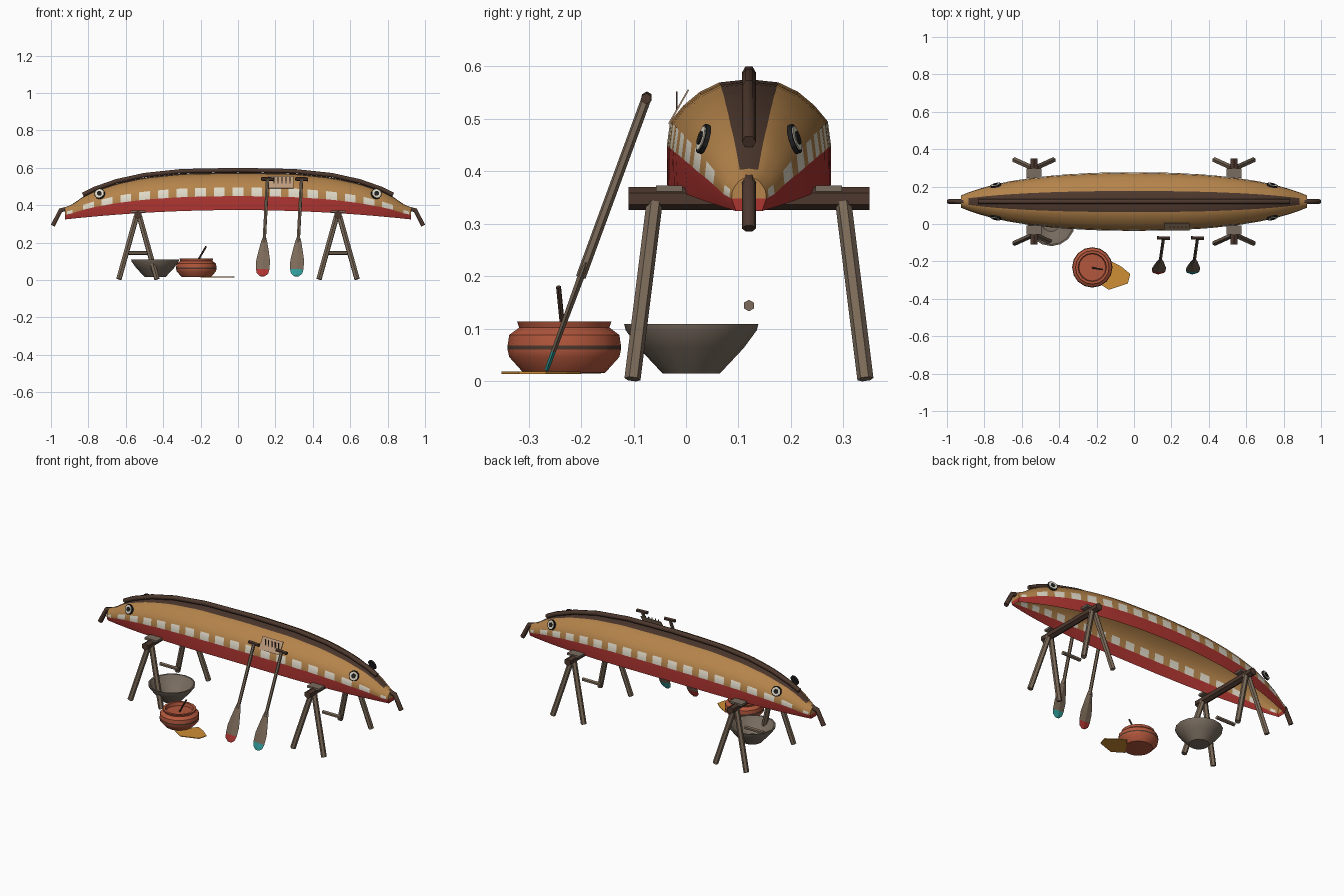
import bpy, bmesh, math
from mathutils import Vector

if "Cube" in bpy.data.objects:
    bpy.data.objects.remove(bpy.data.objects["Cube"])

COL = dict(ochre=(.46, .23, .07), red=(.42, .035, .03), white=(.75, .70, .58), dark=(.075, .04, .027),
           wood=(.2, .145, .1), clay=(.45, .095, .045), stone=(.19, .15, .115), orange=(.62, .27, .035),
           teal=(.03, .33, .32), tan=(.5, .32, .2), black=(.015, .015, .015))
MAT = {}
for n, c in COL.items():
    MAT[n] = bpy.data.materials.new(n)
    MAT[n].diffuse_color = (*c, 1)
CY = .12  # centre line of the boat


def mesh(name, verts, faces, mats, idx=None, smooth=None):
    me = bpy.data.meshes.new(name)
    me.from_pydata(verts, [], faces)
    for m in mats:
        me.materials.append(MAT[m])
    if idx:
        me.polygons.foreach_set("material_index", idx)
    bm = bmesh.new()
    bm.from_mesh(me)
    bmesh.ops.recalc_face_normals(bm, faces=bm.faces)
    bm.to_mesh(me)
    bm.free()
    ob = bpy.data.objects.new(name, me)
    bpy.context.collection.objects.link(ob)
    if smooth:
        bpy.ops.object.select_all(action='DESELECT')
        ob.select_set(True)
        bpy.context.view_layer.objects.active = ob
        bpy.ops.object.shade_smooth_by_angle(angle=math.radians(smooth))
    return ob


def rod(name, a, b, r1, r2, mat, sides=6):
    a, b = Vector(a), Vector(b)
    bpy.ops.mesh.primitive_cone_add(vertices=sides, radius1=r1, radius2=r2, depth=(b - a).length,
                                    location=(a + b) / 2, rotation=(b - a).to_track_quat('Z', 'Y').to_euler())
    ob = bpy.context.object
    ob.name = name
    ob.data.materials.append(MAT[mat])
    return ob


def box(name, loc, size, mat, rx=0):
    bpy.ops.mesh.primitive_cube_add(size=1, location=loc, rotation=(rx, 0, 0))
    ob = bpy.context.object
    ob.name = name
    ob.scale = size
    ob.data.materials.append(MAT[mat])
    return ob


def tube(name, pts, r, mat):
    cu = bpy.data.curves.new(name, 'CURVE')
    cu.dimensions = '3D'
    cu.bevel_depth, cu.bevel_resolution, cu.use_fill_caps = r, 1, True
    sp = cu.splines.new('POLY')
    sp.points.add(len(pts) - 1)
    for p, q in zip(sp.points, pts):
        p.co = (*q, 1)
    cu.materials.append(MAT[mat])
    ob = bpy.data.objects.new(name, cu)
    bpy.context.collection.objects.link(ob)
    bpy.ops.object.select_all(action='DESELECT')
    ob.select_set(True)
    bpy.context.view_layer.objects.active = ob
    bpy.ops.object.convert(target='MESH')


def lathe(name, prof, centre, sides, mats, band=()):
    # profile of (radius, z) spun about the vertical axis, closed at both ends
    v, f, idx = [], [], []
    for r, z in prof:
        for i in range(sides):
            t = math.tau * i / sides
            v.append((centre[0] + r * math.cos(t), centre[1] + r * math.sin(t), z))
    for j in range(len(prof) - 1):
        for i in range(sides):
            k = (i + 1) % sides
            f.append((j * sides + i, j * sides + k, (j + 1) * sides + k, (j + 1) * sides + i))
            idx.append(1 if j in band else 0)
    last = (len(prof) - 1) * sides
    f += [tuple(range(sides)), tuple(range(last, last + sides))]
    return mesh(name, v, f, mats, idx + [0, 0], 30)


def interp(table, x):
    x = abs(x)
    for (a, p), (b, q) in zip(table, table[1:]):
        if x <= b:
            return p + (q - p) * (x - a) / (b - a)
    return table[-1][1]


# upturned hull: half section swept along x, painted by strip
TOP = [(0, .576), (.3, .57), (.5, .549), (.65, .516), (.77, .474), (.83, .444), (.87, .412), (.925, .388)]
WID = [(0, .157), (.2, .154), (.4, .143), (.56, .125), (.7, .102), (.8, .077), (.87, .055), (.925, .033)]
SEC = [(1, 0), (1, .37), (.96, .6), (.8, .75), (.6, .88), (.36, .97), (0, 1)]
sec = SEC + [(-w, h) for w, h in reversed(SEC[:-1])]
xs = [-.925] + [k * .1 + s * (.029 if abs(k) < 9 else .014) for k in range(-9, 10) for s in (-1, 1)] + [.925]
n, verts, faces, idx = len(sec), [], [], []
for x in xs:
    lo, hi, w = .374 - .05 * (x / .925) ** 2, interp(TOP, x), interp(WID, x)
    flare = 1 - .25 * (abs(x) / .925) ** 3
    for i, (a, h) in enumerate(sec):
        verts.append((x, CY + a * w * (flare if i in (0, n - 1) else 1), lo + h * (hi - lo)))
for s in range(len(xs) - 1):
    for i in range(n - 1):
        j = min(i, n - 2 - i)
        faces.append((s * n + i, s * n + i + 1, (s + 1) * n + i + 1, (s + 1) * n + i))
        idx.append(1 if j == 0 else 2 if j == 1 and s % 2 else 3 if j == 5 and abs(xs[s] + xs[s + 1]) < 1.72 else 0)
for s in (0, len(xs) - 1):  # blunt bow and stern
    for i in range(n // 2):
        q = [s * n + i, s * n + i + 1, s * n + n - 2 - i, s * n + n - 1 - i]
        faces.append(tuple(dict.fromkeys(q)))
        idx.append(1 if i == 0 else 0)
mesh("hull", verts, faces, ["ochre", "red", "white", "dark"], idx, 35)

# keel rail and end horns
tube("keel_rail", [(x, CY, interp(TOP, x) + .012) for x in
                   (-.83, -.77, -.65, -.5, -.3, 0, .3, .5, .65, .77, .83)], .0135, "dark")
for s in (-1, 1):
    tube("end_horn", [(s * .905, CY, .383), (s * .948, CY, .373), (s * .99, CY, .291)], .0135, "dark")

# painted eyes
for sx in (-1, 1):
    for sy in (-1, 1):
        c = Vector((sx * .74, CY + sy * .088, .462))
        d = Vector((sx * .25, sy, .3)).normalized()
        rod("eye_rim", c - d * .006, c + d * .003, .029, .029, "black", 12)
        rod("eye_white", c, c + d * .005, .024, .024, "white", 12)
        rod("eye_pupil", c, c + d * .008, .013, .013, "black", 10)

# trestles
for s in (-1, 1):
    x = s * .535
    rod("trestle_beam", (x, CY - .23, .348), (x, CY + .23, .348), .022, .022, "dark")
    rod("trestle_brace", (x - .06, CY, .144), (x + .06, CY, .144), .011, .011, "wood")
    for sy in (-1, 1):
        box("trestle_pad", (x, CY + sy * .152, .367), (.08, .05, .012), "stone")
        for sx in (-1, 1):
            rod("trestle_leg", (x + sx * .008, CY + sy * .18, .34), (x + sx * .102, CY + sy * .222, .004),
                .0155, .0155, "wood")


# leaning paddles
def paddle(x, tip):
    foot, top = Vector((x, -.266, .02)), Vector((x + .028, -.075, .54))
    up = (top - foot).normalized()
    side = (Vector((1, 0, 0)) - up * up.x).normalized()
    nor = side.cross(up)
    rod("paddle_shaft", foot + up * .19, top, .0095, .0095, "wood")
    rod("paddle_grip", top - side * .034, top + side * .034, .0105, .0105, "dark")
    prof = [(0, .012), (.015, .03), (.04, .036), (.09, .037), (.14, .028), (.195, .017), (.22, .010)]
    v, f = [], []
    for h, w in prof:
        t = .004 + .003 * h / .22
        v += [foot + up * h + side * a * w + nor * b * t for a, b in ((-1, 0), (0, -1), (1, 0), (0, 1))]
    for j in range(len(prof) - 1):
        f += [(4 * j + i, 4 * j + (i + 1) % 4, 4 * j + 4 + (i + 1) % 4, 4 * j + 4 + i) for i in range(4)]
    idx = [1 if k < 8 else 0 for k in range(len(f))] + [1, 0]
    m = len(v)
    mesh("paddle_blade", v, f + [(0, 1, 2, 3), (m - 4, m - 3, m - 2, m - 1)], ["wood", tip], idx)


paddle(.13, "red")
paddle(.312, "teal")

# repair patch with stitches
box("hull_patch", (.228, -.014, .523), (.135, .003, .075), "tan", -math.radians(30))
for k in range(5):
    box("patch_stitch", (.193 + k * .0215, -.018, .534), (.005, .003, .036), "dark")

# clay pot with stirring stick
POT = (-.223, -.232)
lathe("clay_pot", [(.07, .015), (.078, .016), (.105, .046), (.108, .06), (.108, .068), (.105, .088), (.086, .102),
                   (.09, .114), (.076, .114), (.072, .095)], POT, 16, ["clay", "dark"], (3,))
rod("stirring_stick", (-.223, -.234, .09), (-.17, -.243, .18), .005, .005, "dark")

# shallow bowl
lathe("shallow_bowl", [(.055, .015), (.1, .063), (.125, .097), (.128, .109), (.12, .109), (.094, .07), (.05, .032)],
      (-.443, .01), 16, ["stone"])

# bark scrap on the ground
out = [(-.02, -.267), (-.033, -.318), (-.134, -.352), (-.2, -.31), (-.12, -.2), (-.067, -.228)]
m = len(out)
mesh("bark_scrap", [(x, y, z) for z in (.014, .018) for x, y in out],
     [tuple(range(m)), tuple(range(m, 2 * m))] + [(i, (i + 1) % m, m + (i + 1) % m, m + i) for i in range(m)],
     ["orange"])

for m in bpy.data.materials:
    if m.users and not m.is_grease_pencil:
        m.use_nodes = True
        m.node_tree.nodes["Principled BSDF"].inputs["Base Color"].default_value = m.diffuse_color
